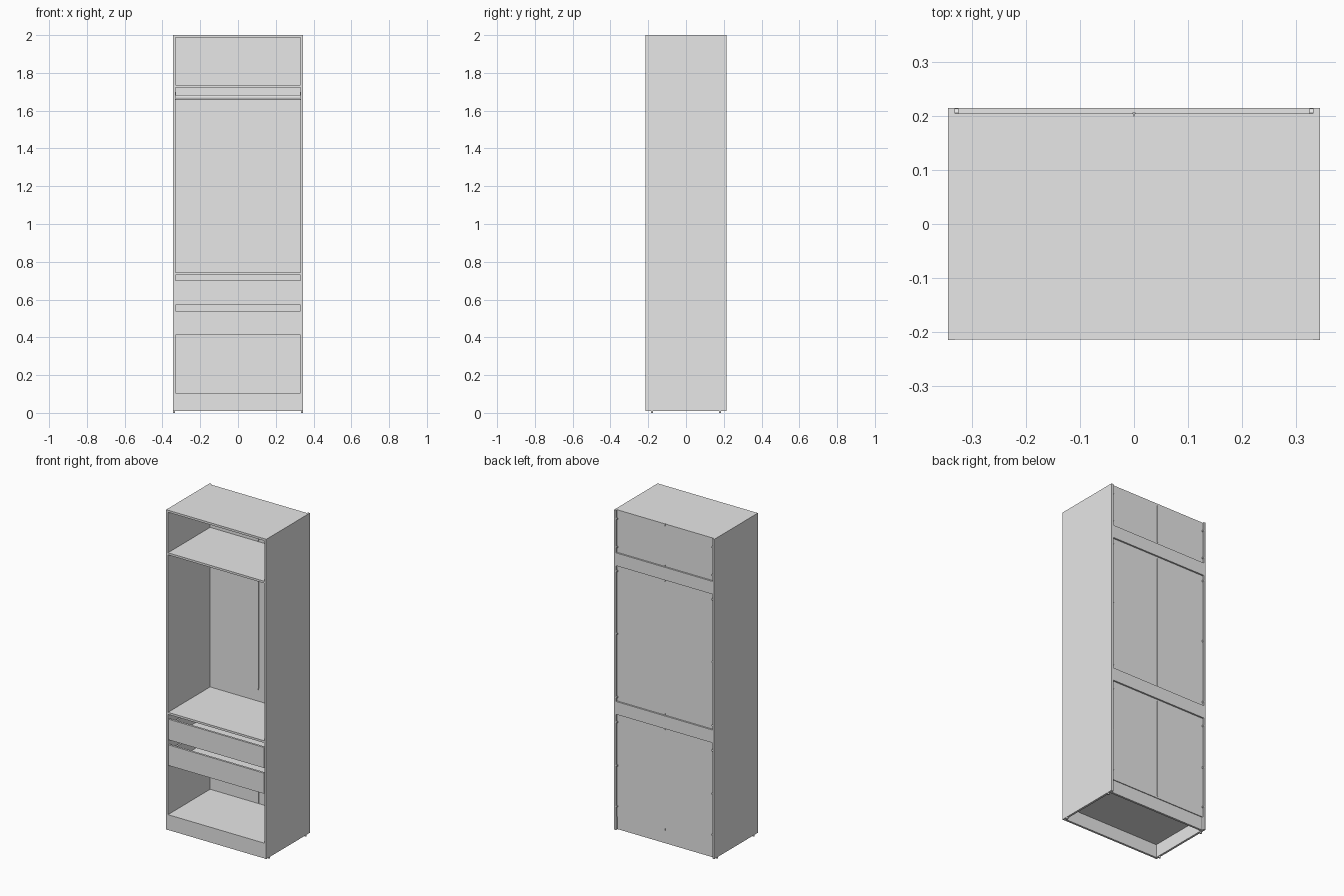
import bpy
import math

cube = bpy.data.objects.get("Cube")
if cube:
    bpy.data.objects.remove(cube, do_unlink=True)

grey = bpy.data.materials.new("plain_grey")
grey.use_nodes = True
grey.diffuse_color = (0.8, 0.8, 0.8, 1)
grey.node_tree.nodes["Principled BSDF"].inputs["Base Color"].default_value = (0.8, 0.8, 0.8, 1)

W, D, H = 0.345, 0.215, 2.0   # half width, half depth, height
T = 0.013                     # board thickness
IN = W - T                    # inner half width
BACK = 0.2                    # rear of the shelves


def box(name, x0, x1, y0, y1, z0, z1):
    bpy.ops.mesh.primitive_cube_add(size=1, location=((x0 + x1) / 2, (y0 + y1) / 2, (z0 + z1) / 2))
    ob = bpy.context.object
    ob.name = name
    ob.scale = (x1 - x0, y1 - y0, z1 - z0)
    bpy.ops.object.transform_apply(location=False, rotation=False, scale=True)
    ob.data.materials.append(grey)
    return ob


def pair(name, x0, x1, *rest):
    box("left_" + name, x0, x1, *rest)
    box("right_" + name, -x1, -x0, *rest)


def cylinder(name, radius, depth, loc, rot=(0, 0, 0), sides=16):
    bpy.ops.mesh.primitive_cylinder_add(vertices=sides, radius=radius, depth=depth, location=loc, rotation=rot)
    ob = bpy.context.object
    ob.name = name
    ob.data.materials.append(grey)
    bpy.ops.object.shade_smooth_by_angle()
    return ob


# Carcass boards
pair("side_panel", IN, W, -D, D, 0.01, H)
for name, top in (("top_panel", H), ("upper_shelf", 1.735), ("middle_shelf", 0.742), ("bottom_shelf", 0.105)):
    box(name, -IN, IN, -D + 0.001, BACK, top - T, top)

# Plinth boards under the bottom shelf
box("front_plinth", -IN, IN, -D + 0.001, -D + 0.014, 0.01, 0.092)
box("back_plinth", -IN, IN, BACK - T, BACK, 0.01, 0.092)

# Rear rails
for name, z0, z1 in (("upper_back_rail", 1.655, 1.735), ("lower_back_rail", 0.73, 0.81)):
    box(name, -IN, IN, BACK, D, z0, z1)

# Thin back panels in pairs, with a joining strip and fixing clips
bays = (("lower", 0.092, 0.73, (0.155, 0.41, 0.68)),
        ("main", 0.81, 1.655, (0.835, 1.23, 1.62)),
        ("upper", 1.735, H, (1.77, 1.945)))
for name, z0, z1, clips in bays:
    pair(name + "_back_panel", 0.001, IN, BACK, BACK + 0.005, z0, z1)
    box(name + "_joining_strip", -0.003, 0.003, BACK - 0.002, BACK + 0.007, z0 + 0.012, z1 - 0.012)
    for z in clips:
        for s in (-1, 1):
            cylinder(name + "_clip", 0.006, 0.006, (s * (IN - 0.003), BACK + 0.008, z),
                     (0, math.pi / 2, 0), 12)

# Hanging rail with end holders
rod = cylinder("hanging_rail", 0.012, 2 * IN, (0, 0, 1.672), (0, math.pi / 2, 0), 24)
rod.scale.y = 0.55
pair("rail_holder", IN - 0.004, IN, -0.012, 0.012, 1.656, 1.7)

# Open drawers on side runners
for name, z0 in (("lower", 0.412), ("upper", 0.572)):
    z1 = z0 + 0.128
    front = -D + 0.014
    x = IN - 0.008
    box(name + "_drawer_front", -IN + 0.002, IN - 0.002, -D + 0.001, front, z0, z1)
    box(name + "_drawer_bottom", -x, x, front, 0.17, z0 + 0.012, z0 + 0.018)
    box(name + "_drawer_back", -x, x, 0.158, 0.17, z0 + 0.018, z0 + 0.1)
    pair(name + "_drawer_side", x - 0.011, x, front, 0.158, z0 + 0.018, z0 + 0.1)
    pair(name + "_drawer_runner", x, IN, front, 0.16, z0 + 0.03, z0 + 0.05)

# Small feet below the side panels
for x in (-1, 1):
    for y in (-0.18, 0.18):
        cylinder("foot", 0.006, 0.011, (x * (W - T / 2), y, 0.0055), sides=12)
